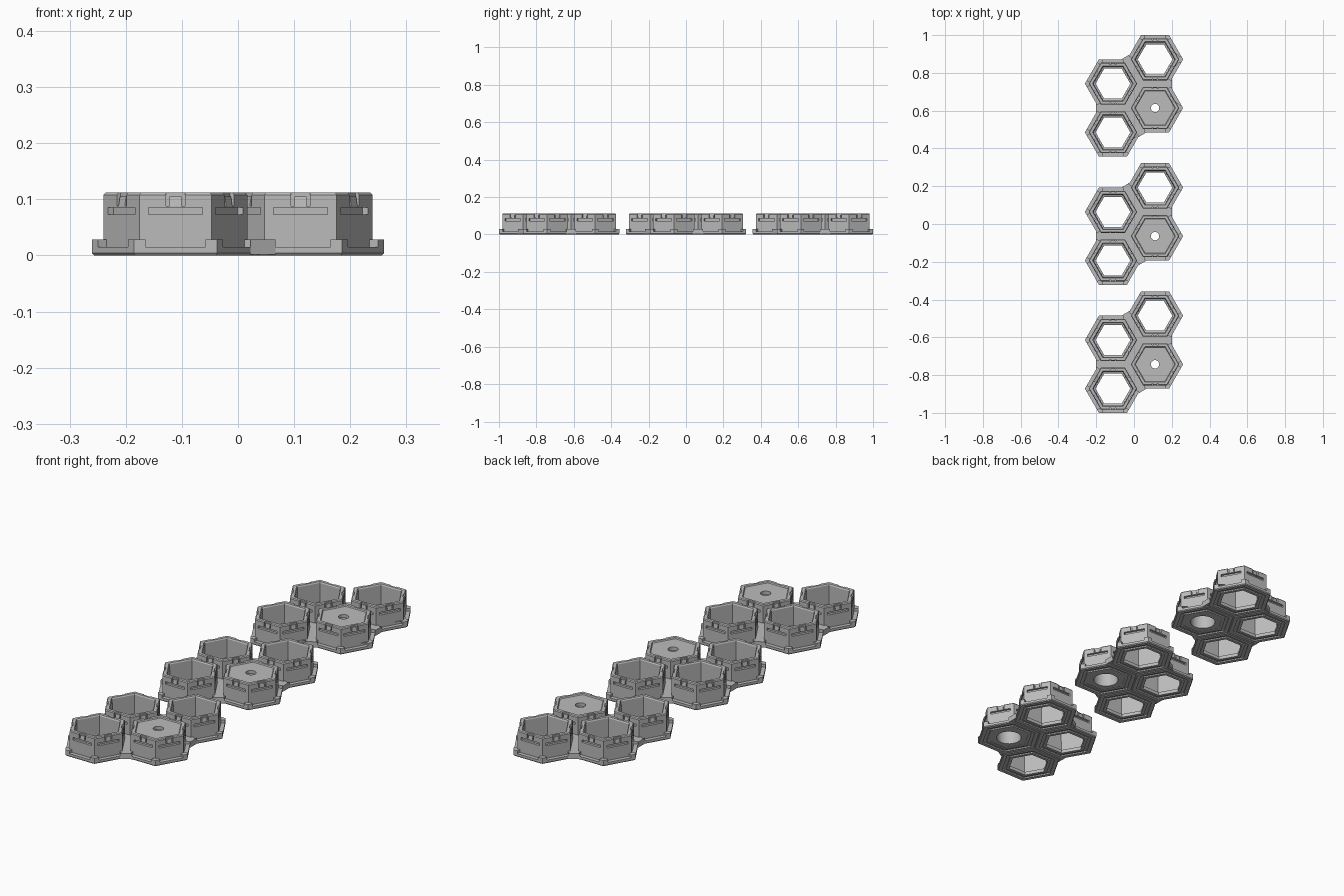
import bpy, bmesh, math
from mathutils import Matrix, Vector

if "Cube" in bpy.data.objects:
    bpy.data.objects.remove(bpy.data.objects["Cube"])

R = 0.1486                 # tile corner radius
S = R * math.sqrt(3)       # tile pitch
C = 0.75 * R               # column offset
BODY = 0.128               # corner radius of the cup wall
APO = BODY * math.cos(math.pi / 6)
PERIOD = 0.6785            # spacing of the three clusters
Y0 = -PERIOD

grey = bpy.data.materials.new("plain_grey")
grey.diffuse_color = (0.50, 0.50, 0.50, 1)
grey.use_nodes = True
grey.node_tree.nodes["Principled BSDF"].inputs["Base Color"].default_value = grey.diffuse_color


def make(name, bm):
    bmesh.ops.recalc_face_normals(bm, faces=bm.faces[:])
    me = bpy.data.meshes.new(name)
    bm.to_mesh(me)
    bm.free()
    me.materials.append(grey)
    ob = bpy.data.objects.new(name, me)
    bpy.context.collection.objects.link(ob)
    return ob


def hex_ring(bm, profile):
    """Sweep a closed (radius, z) profile round six corners."""
    loops = [[bm.verts.new((r * math.cos(k * math.pi / 3), r * math.sin(k * math.pi / 3), z))
              for r, z in profile] for k in range(6)]
    n = len(profile)
    for k in range(6):
        a, b = loops[k], loops[(k + 1) % 6]
        for i in range(n):
            j = (i + 1) % n
            bm.faces.new((a[i], b[i], b[j], a[j]))


def prism(bm, points, z0, z1):
    lo = [bm.verts.new((x, y, z0)) for x, y in points]
    hi = [bm.verts.new((x, y, z1)) for x, y in points]
    bm.faces.new(lo[::-1])
    bm.faces.new(hi)
    for i in range(len(points)):
        j = (i + 1) % len(points)
        bm.faces.new((lo[i], lo[j], hi[j], hi[i]))


def polygon(r, n):
    return [(r * math.cos(2 * math.pi * k / n), r * math.sin(2 * math.pi * k / n)) for k in range(n)]


def side_box(bm, side, a0, a1, width, z0, z1, top_a1=None):
    """Box on one hexagon side, spanning distances a0..a1 from the centre."""
    ang = math.radians(30 + 60 * side)
    rot = Matrix.Rotation(ang, 3, 'Z')
    top_a1 = a1 if top_a1 is None else top_a1
    w = width / 2
    vs = [bm.verts.new(rot @ Vector(p)) for p in (
        (a0, -w, z0), (a1, -w, z0), (a1, w, z0), (a0, w, z0),
        (a0, -w, z1), (top_a1, -w, z1), (top_a1, w, z1), (a0, w, z1))]
    for f in ((3, 2, 1, 0), (4, 5, 6, 7), (0, 1, 5, 4), (1, 2, 6, 5), (2, 3, 7, 6), (3, 0, 4, 7)):
        bm.faces.new([vs[i] for i in f])


def cut(ob, bm):
    """Subtract a cutter and bake the result."""
    cutter = make("cutter", bm)
    cutter.hide_render = True
    mod = ob.modifiers.new("cut", 'BOOLEAN')
    mod.operation, mod.solver, mod.object = 'DIFFERENCE', 'EXACT', cutter
    dg = bpy.context.evaluated_depsgraph_get()
    dg.update()
    baked = bpy.data.meshes.new_from_object(ob.evaluated_get(dg))
    ob.modifiers.clear()
    ob.data = baked
    bpy.data.objects.remove(cutter)


def place(ob, x, y):
    """Put a part in the first cluster and repeat it along y."""
    ob.location = (x, y + Y0, 0)
    arr = ob.modifiers.new("clusters", 'ARRAY')
    arr.count = 3
    arr.use_relative_offset = False
    arr.use_constant_offset = True
    arr.constant_offset_displace = (0, PERIOD, 0)


cells = [(C, 0.75 * S), (C, -0.25 * S), (-C, 0.25 * S), (-C, -0.75 * S)]

# Cross-section of a cup: base flange, wall, rim, inner ledge, underside groove
PROFILE = [(R - 0.004, 0), (R, 0.004), (R, 0.028), (BODY, 0.028), (BODY, 0.108), (BODY - 0.004, 0.112),
           (0.108, 0.112), (0.104, 0.107), (0.1025, 0.02), (0.092, 0.016), (0.092, 0),
           (0.108, 0), (0.108, 0.006), (0.125, 0.006), (0.125, 0)]

for i, (cx, cy) in enumerate(cells):
    bm = bmesh.new()
    hex_ring(bm, PROFILE)
    cup = make(f"hex_cup_{i + 1}", bm)

    # Wall slots, clip recesses, and flange notches on the open sides
    cutter = bmesh.new()
    clips = bmesh.new()
    for side in range(6):
        ang = math.radians(30 + 60 * side)
        nx, ny = cx + S * math.cos(ang), cy + S * math.sin(ang)
        side_box(cutter, side, APO - 0.011, APO + 0.01, 0.097, 0.073, 0.085)
        side_box(cutter, side, APO - 0.008, APO + 0.01, 0.034, 0.088, 0.120)
        if not any(math.hypot(nx - x, ny - y) < 0.02 for x, y in cells):
            side_box(cutter, side, APO, R, 0.107, 0.015, 0.05)
        # Sloped clip inside the recess
        side_box(clips, side, APO - 0.009, APO, 0.022, 0.0875, 0.105, APO - 0.003)
    cut(cup, cutter)
    place(cup, cx, cy)
    place(make(f"rim_clips_{i + 1}", clips), cx, cy)

# Filled cup: plug with a wide bore below and a small hole on top
bm = bmesh.new()
prism(bm, polygon(0.1042, 6), 0.002, 0.1075)
plug = make("cup_plug", bm)
for r, z0, z1 in ((0.055, -0.01, 0.092), (0.022, 0.08, 0.13)):
    bm = bmesh.new()
    prism(bm, polygon(r, 32), z0, z1)
    cut(plug, bm)
bpy.context.view_layer.objects.active = plug
plug.select_set(True)
bpy.ops.object.shade_smooth_by_angle(angle=math.radians(30))
place(plug, *cells[1])

# Corner gussets filling the outer notches between neighbouring flanges
leg = 0.03
bm = bmesh.new()
for px, py, a, b in ((-C + R / 2, 0.75 * S, 180, 60), (C + R / 2, 0.25 * S, 60, -60),
                     (-C - R / 2, -0.25 * S, 120, 240), (C - R / 2, -0.75 * S, 0, 240)):
    pts = [(px, py)] + [(px + leg * math.cos(math.radians(t)), py + leg * math.sin(math.radians(t)))
                        for t in (a, b)]
    prism(bm, pts, 0.002, 0.028)
place(make("flange_gussets", bm), 0, 0)
